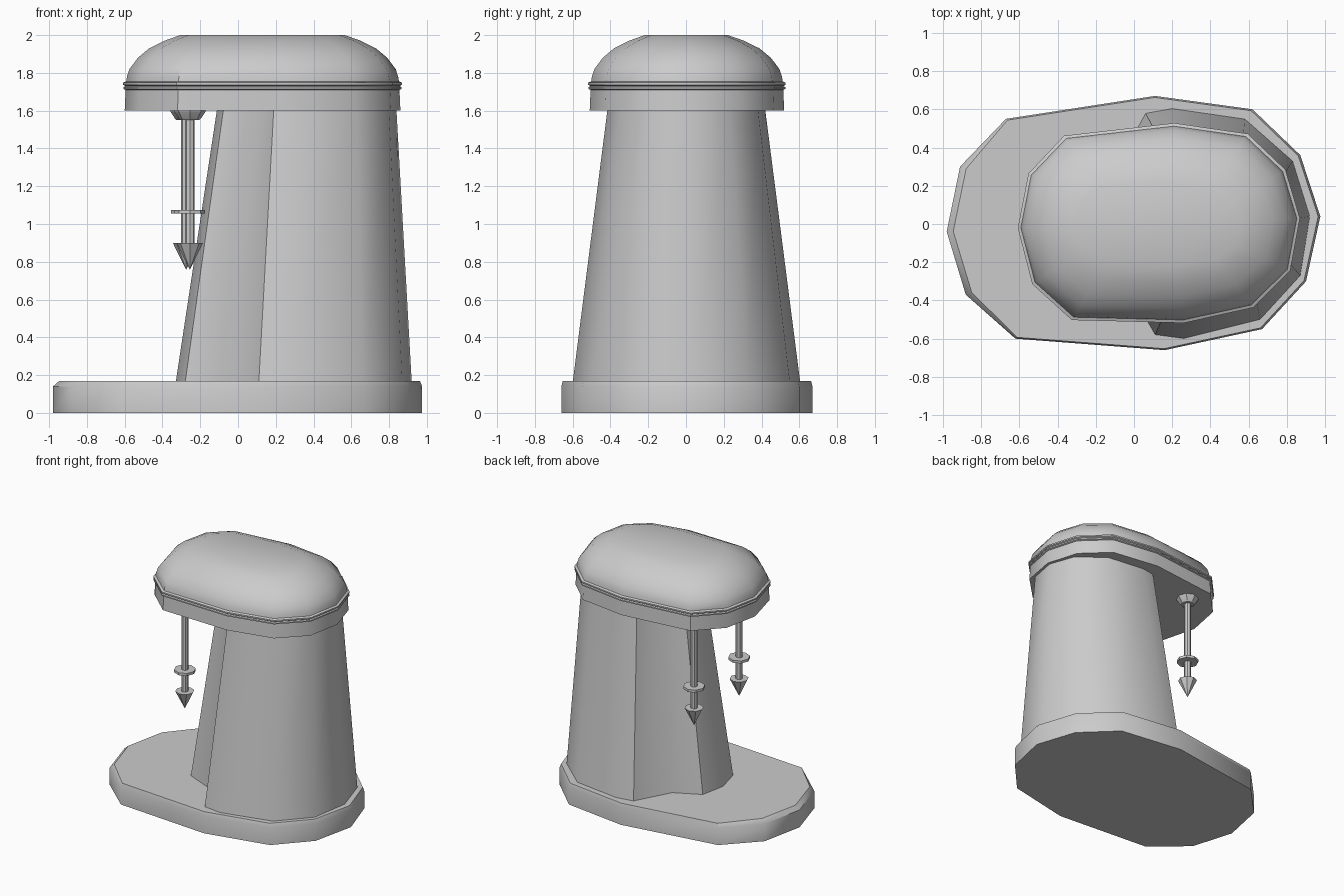
import bpy, bmesh, math

if "Cube" in bpy.data.objects:
    bpy.data.objects.remove(bpy.data.objects["Cube"])


def loft(name, rings, angle=38):
    """Skin a stack of equal-length closed rings and cap both ends."""
    bm = bmesh.new()
    loops = [[bm.verts.new(p) for p in ring] for ring in rings]
    n = len(loops[0])
    for a, b in zip(loops, loops[1:]):
        for i in range(n):
            j = (i + 1) % n
            bm.faces.new((a[i], a[j], b[j], b[i]))
    bm.faces.new(loops[0][::-1])
    bm.faces.new(loops[-1])
    bmesh.ops.recalc_face_normals(bm, faces=bm.faces)
    me = bpy.data.meshes.new(name)
    bm.to_mesh(me)
    bm.free()
    ob = bpy.data.objects.new(name, me)
    bpy.context.collection.objects.link(ob)
    bpy.ops.object.select_all(action='DESELECT')
    ob.select_set(True)
    bpy.context.view_layer.objects.active = ob
    bpy.ops.object.shade_smooth_by_angle(angle=math.radians(angle))
    return ob


def turned(name, x, y, profile, sides=8):
    """Lathe a (radius, z) profile about a vertical axis."""
    return loft(name, [[(x + r * math.cos(math.tau * i / sides),
                         y + r * math.sin(math.tau * i / sides), z)
                        for i in range(sides)] for r, z in profile], 25)


# Base: twelve-sided plate with a chamfer, wider at the open end
base = [(-.98, -.04), (-.88, -.37), (-.62, -.60), (.16, -.66), (.67, -.55), (.90, -.30),
        (.975, .04), (.87, .36), (.62, .60), (.11, .67), (-.67, .55), (-.91, .30)]


def inset_base(x, y):
    k = .965 if x < -.8 else .988
    return x * k, y * k, .17


loft("base", [[(x, y, 0) for x, y in base],
              [(x, y, .14) for x, y in base],
              [inset_base(x, y) for x, y in base]])

# Column: broad rear body with a narrower nose, tapering upwards
column = [(-.09, .30), (-.29, .20), (-.33, 0), (-.28, -.20), (-.05, -.30),
          (.11, -.58), (.26, -.60), (.66, -.50), (.87, -.27), (.92, .04),
          (.83, .33), (.58, .55), (.20, .605), (.06, .58)]


def taper(x, y):
    k = .68 if x < .11 else .80
    return .19 + (x - .11) * k, y * .69, 1.62


loft("column", [[(x, y, .16) for x, y in column],
                [taper(x, y) for x, y in column]])

# Head: domed cover with a vertical band and a double trim ridge
head = [(-.60, -.02), (-.525, -.31), (-.32, -.495), (.26, -.51), (.62, -.43), (.81, -.24),
        (.86, .03), (.785, .28), (.59, .465), (.21, .52), (-.36, .455), (-.545, .26)]
cx, hx, hy = .13, .73, .515


def head_ring(inset, z):
    return [(cx + (x - cx) * (hx - inset) / hx, y * (hy - inset) / hy, z) for x, y in head]


head_profile = [(0, 1.60), (.005, 1.71), (-.006, 1.715), (-.006, 1.725), (.004, 1.73),
                (-.008, 1.737), (-.008, 1.748), (.008, 1.755), (.012, 1.78), (.025, 1.82),
                (.07, 1.88), (.13, 1.93), (.21, 1.97), (.295, 2.0)]
loft("head", [head_ring(i, z) for i, z in head_profile])

# Two mixing spindles hanging under the overhang
for side, x, y in (("front", -.255, -.31), ("back", -.275, .29)):
    turned(side + "_collar", x, y, [(.083, 1.61), (.083, 1.595), (.06, 1.56), (.05, 1.55)])
    turned(side + "_rod", x, y, [(.026, 1.57), (.026, .88)])
    turned(side + "_disc", x, y, [(.08, 1.075), (.08, 1.055)])
    turned(side + "_tip", x, y, [(.07, .90), (.001, .76)])
